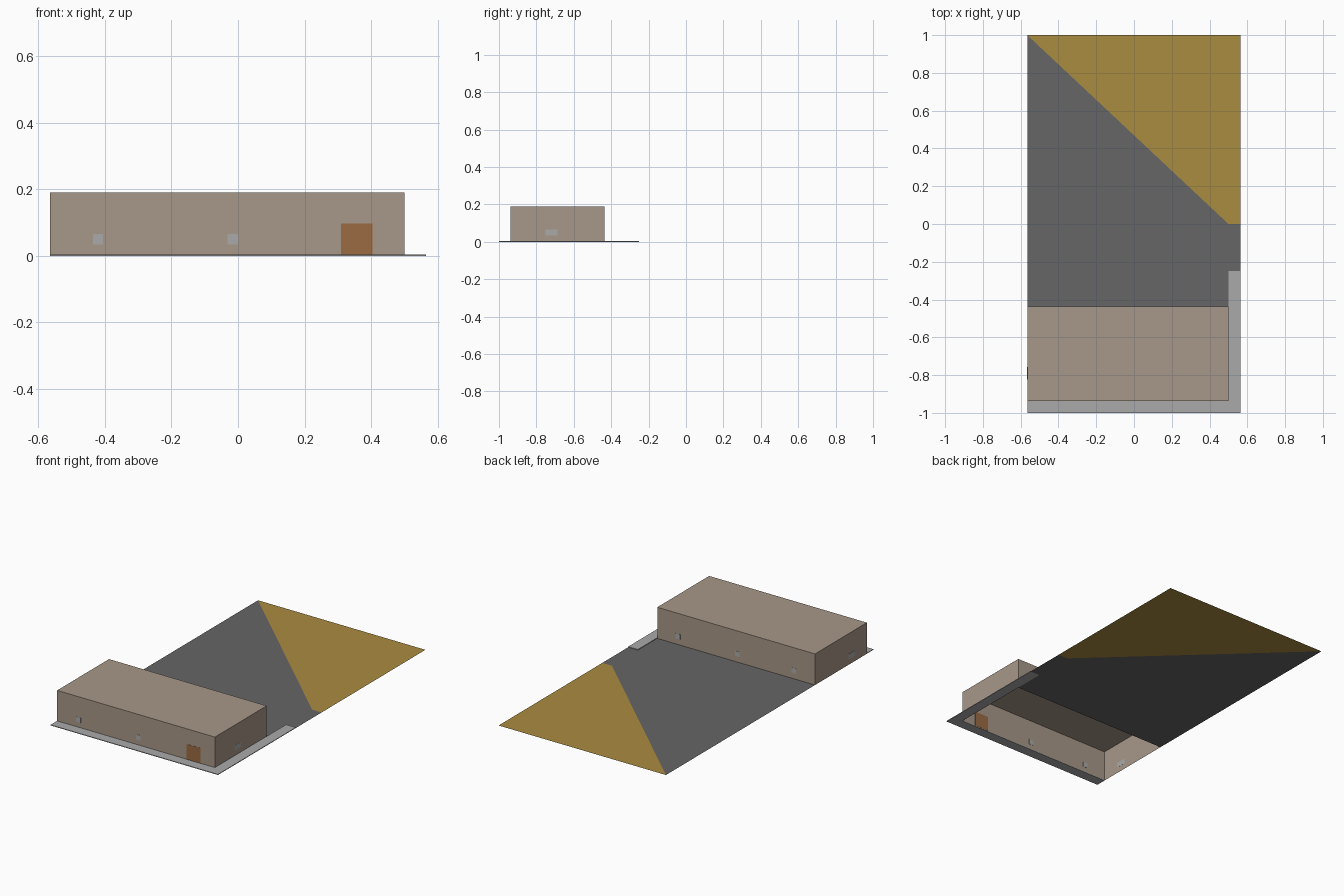
import bpy
import bmesh

cube = bpy.data.objects.get("Cube")
if cube:
    bpy.data.objects.remove(cube, do_unlink=True)


def srgb(hex_code):
    values = [int(hex_code[i:i + 2], 16) / 255 for i in (0, 2, 4)]
    return [((v + 0.055) / 1.055) ** 2.4 if v > 0.04 else v / 12.92 for v in values] + [1]


def material(name, hex_code):
    mat = bpy.data.materials.new(name)
    mat.use_nodes = True
    mat.diffuse_color = srgb(hex_code)
    mat.node_tree.nodes["Principled BSDF"].inputs["Base Color"].default_value = srgb(hex_code)
    return mat


plaster = material("beige plaster", "A79788")
asphalt = material("dark asphalt", "666666")
sand = material("ochre sand", "AA8B40")
concrete = material("light concrete", "AAAAAA")
wood = material("brown wood", "9B6B42")


def finish(name, bm, mat):
    mesh = bpy.data.meshes.new(name)
    bm.to_mesh(mesh)
    bm.free()
    mesh.materials.append(mat)
    obj = bpy.data.objects.new(name, mesh)
    bpy.context.collection.objects.link(obj)
    return obj


def slab(name, outline, mat, height=0, z=0):
    """Flat polygon, extruded upwards when a height is given."""
    bm = bmesh.new()
    face = bm.faces.new([bm.verts.new((x, y, z)) for x, y in outline])
    if height:
        result = bmesh.ops.extrude_face_region(bm, geom=[face], use_keep_orig=True)
        top = [v for v in result["geom"] if isinstance(v, bmesh.types.BMVert)]
        bmesh.ops.translate(bm, verts=top, vec=(0, 0, height))
        bmesh.ops.recalc_face_normals(bm, faces=bm.faces)
    return finish(name, bm, mat)


def rect(x0, x1, y0, y1):
    return [(x0, y0), (x1, y0), (x1, y1), (x0, y1)]


W, L = 0.565, 1.0                      # half plot size
EAST, FRONT, BACK, ROOF = 0.5, -0.937, -0.437, 0.19
PAVE_END = -0.25

# Ground: asphalt yard, sand triangle and L-shaped pavement
slab("yard", [(-W, BACK), (EAST, BACK), (EAST, PAVE_END), (W, PAVE_END),
              (W, 0), (EAST, 0), (-W, L)], asphalt)
slab("sand_area", [(EAST, 0), (W, 0), (W, L), (-W, L)], sand)
slab("pavement", [(-W, -L), (W, -L), (W, PAVE_END), (EAST, PAVE_END),
                  (EAST, FRONT), (-W, FRONT)], concrete, 0.004)

# Building: thin shell without a floor
building = slab("building", rect(-W, EAST, FRONT, BACK), plaster, ROOF)
bm = bmesh.new()
bm.from_mesh(building.data)
floor = [f for f in bm.faces if f.calc_center_median().z < 0.01]
bmesh.ops.delete(bm, geom=floor, context="FACES_ONLY")
bm.to_mesh(building.data)
bm.free()

# Thin plates through the walls show on both sides
T = 0.001


def plate_x(name, x, y, width, mat, z, height):
    slab(name, rect(x - width / 2, x + width / 2, y - T, y + T), mat, height, z)


def plate_y(name, x, y, width, mat, z, height):
    slab(name, rect(x - T, x + T, y - width / 2, y + width / 2), mat, height, z)


plate_x("front_door", 0.357, FRONT, 0.094, wood, 0.004, 0.093)
for i, x in enumerate((-0.421, -0.016)):
    plate_x(f"front_window_{i + 1}", x, FRONT, 0.031, concrete, 0.034, 0.031)
for i, x in enumerate((-0.421, -0.04, 0.36)):
    plate_x(f"back_window_{i + 1}", x, BACK, 0.031, concrete, 0.034, 0.031)
plate_y("left_window", EAST, -0.718, 0.064, concrete, 0.034, 0.031)
plate_y("right_window", -W, -0.79, 0.064, concrete, 0.034, 0.031)
